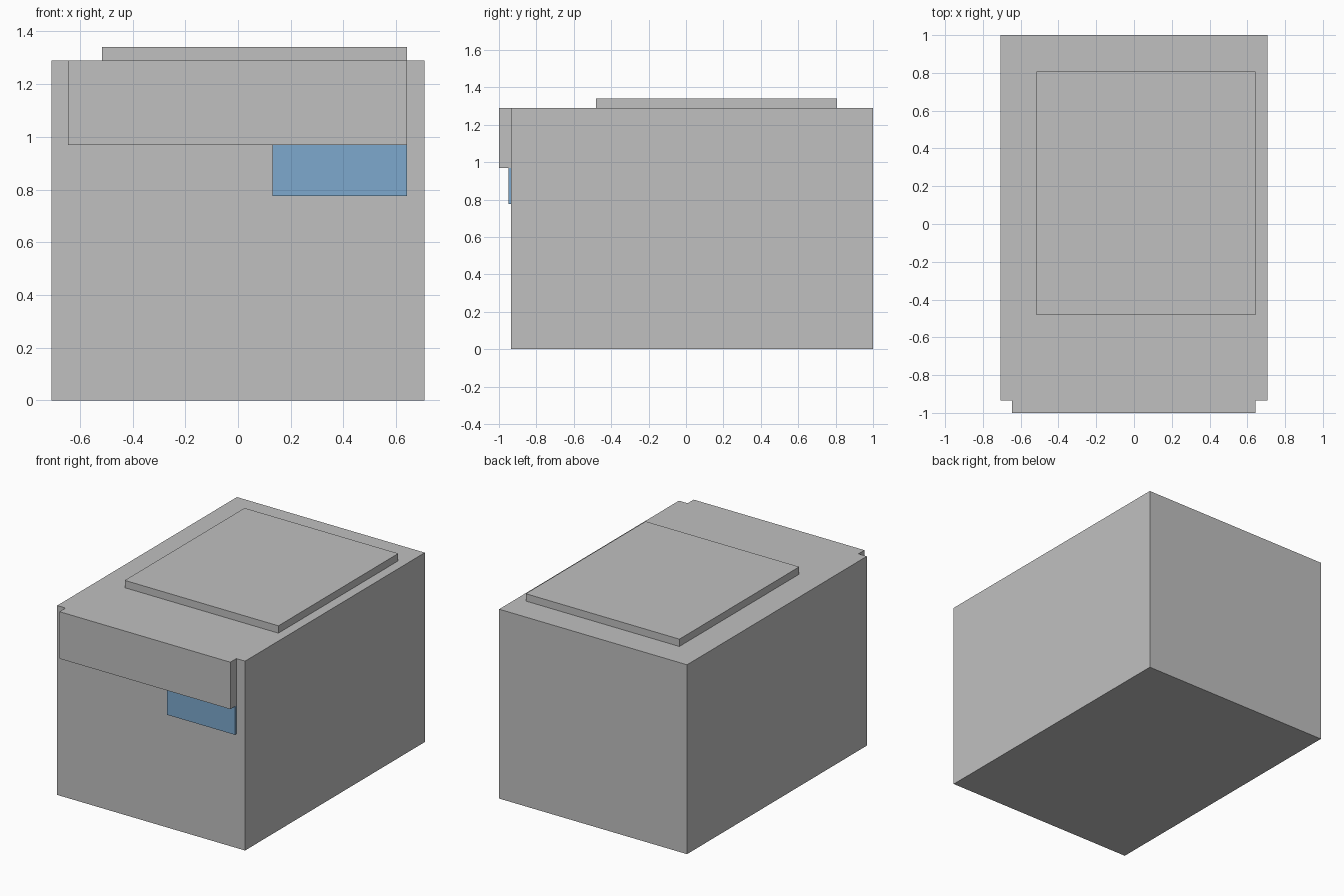
import bpy
import bmesh
from mathutils import Vector

if "Cube" in bpy.data.objects:
    bpy.data.objects.remove(bpy.data.objects["Cube"])


def make_material(name, rgb):
    mat = bpy.data.materials.new(name)
    mat.diffuse_color = (*rgb, 1.0)
    mat.use_nodes = True
    mat.node_tree.nodes["Principled BSDF"].inputs["Base Color"].default_value = mat.diffuse_color
    return mat


def box(name, low, high, mat):
    """Axis-aligned box between two opposite corners."""
    low, high = Vector(low), Vector(high)
    mesh = bpy.data.meshes.new(name)
    bm = bmesh.new()
    bmesh.ops.create_cube(bm, size=1.0)
    bmesh.ops.scale(bm, vec=high - low, verts=bm.verts)
    bmesh.ops.translate(bm, vec=(low + high) / 2, verts=bm.verts)
    bm.to_mesh(mesh)
    bm.free()
    mesh.materials.append(mat)
    obj = bpy.data.objects.new(name, mesh)
    bpy.context.collection.objects.link(obj)
    return obj


grey = make_material("light_grey", (0.527, 0.527, 0.527))
blue = make_material("display_blue", (0.205, 0.397, 0.61))

# Main cabinet
box("cabinet", (-0.708, -0.935, 0), (0.708, 1, 1.29), grey)
# Overhanging block along the upper front edge
box("front_panel", (-0.645, -1, 0.97), (0.642, -0.935, 1.29), grey)
# Raised plate on top
box("top_lid", (-0.516, -0.482, 1.29), (0.642, 0.808, 1.34), grey)
# Blue display below the front panel
box("display", (0.13, -0.95, 0.776), (0.642, -0.935, 0.97), blue)
